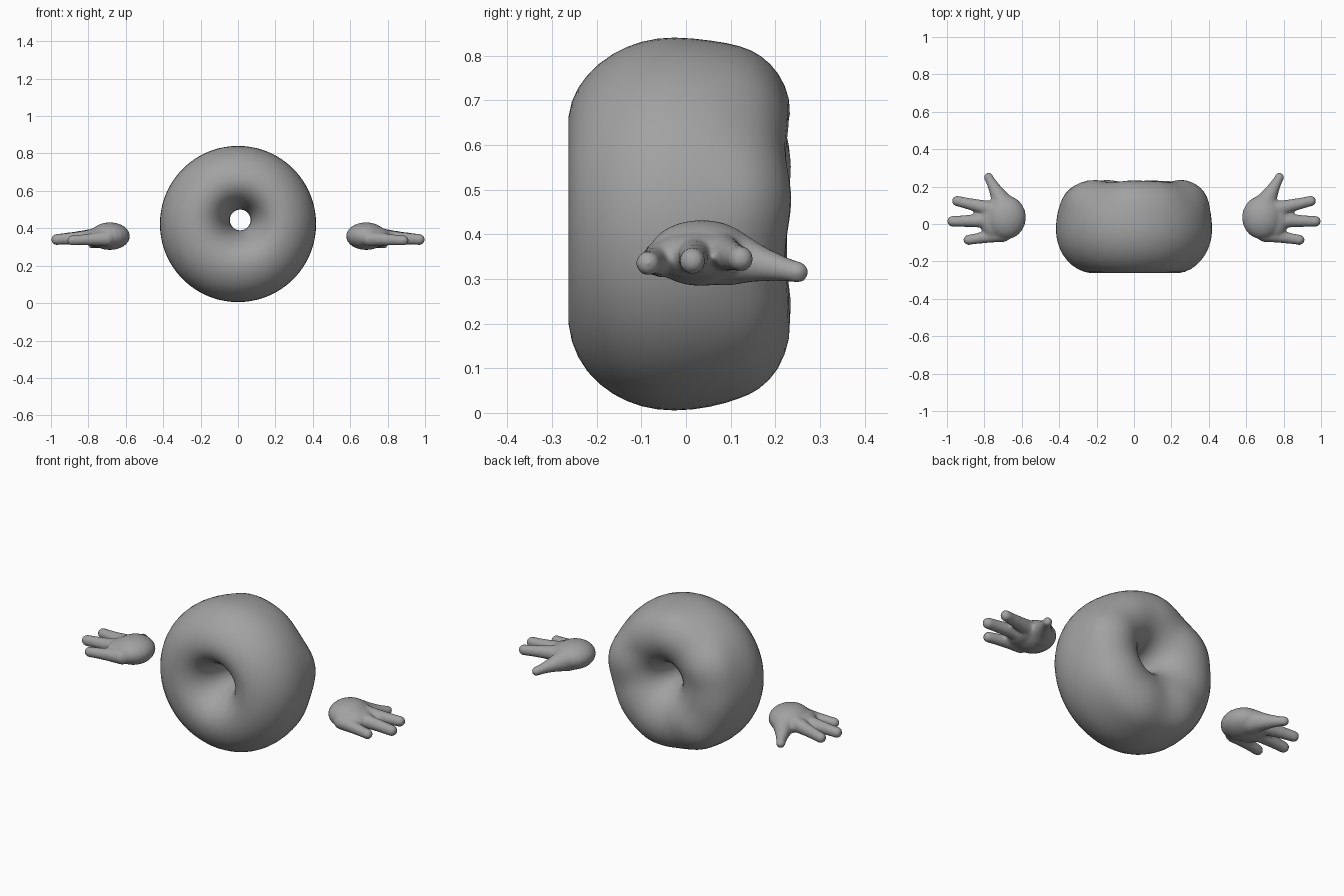
import bpy, bmesh, math
from mathutils import Matrix, Vector

if "Cube" in bpy.data.objects:
    bpy.data.objects.remove(bpy.data.objects["Cube"])

grey = bpy.data.materials.new("plain grey")
grey.diffuse_color = (0.36, 0.36, 0.36, 1)
grey.use_nodes = True
grey.node_tree.nodes["Principled BSDF"].inputs["Base Color"].default_value = grey.diffuse_color


def finish(name, bm):
    mesh = bpy.data.meshes.new(name)
    bmesh.ops.recalc_face_normals(bm, faces=bm.faces)
    bm.to_mesh(mesh)
    bm.free()
    mesh.materials.append(grey)
    obj = bpy.data.objects.new(name, mesh)
    bpy.context.collection.objects.link(obj)
    for p in mesh.polygons:
        p.use_smooth = True
    return obj


# Ring body: rounded cross-section (radius, y) swept about the y axis
profile = [(0.422, -0.03), (0.412, -0.10), (0.385, -0.165), (0.335, -0.225),
           (0.27, -0.26), (0.20, -0.268), (0.135, -0.235), (0.09, -0.165),
           (0.062, -0.08), (0.053, 0.0), (0.06, 0.075), (0.085, 0.14),
           (0.13, 0.195), (0.20, 0.228), (0.27, 0.232), (0.335, 0.205),
           (0.375, 0.165), (0.396, 0.12), (0.412, 0.06)]
bm = bmesh.new()
STEPS = 48
rings = []
for i in range(STEPS):
    a = 2 * math.pi * i / STEPS
    ring = []
    for r, y in profile:
        # uneven lip around the back edge
        wave = math.sin(5 * a + 0.6) + 0.5 * math.sin(8 * a)
        if y > 0.1 and r > 0.18:
            r += 0.006 * wave
            y += 0.005 * wave
        inner = max(0, 1 - (r - 0.05) / 0.3)
        ring.append(bm.verts.new((r * math.cos(a) + 0.012 * inner, y,
                                  0.423 + r * math.sin(a) + 0.022 * inner)))
    rings.append(ring)
n = len(profile)
for i in range(STEPS):
    a, b = rings[i], rings[(i + 1) % STEPS]
    for j in range(n):
        k = (j + 1) % n
        bm.faces.new((a[j], b[j], b[k], a[k]))
body = finish("ring_body", bm)
body.modifiers.new("rounding", 'SUBSURF').levels = 1

# Hands: palm ellipsoids and tapered fingers fused together
palms = [((0.685, 0.035, 0.358), (0.108, 0.118, 0.074)),
         ((0.75, 0.025, 0.352), (0.075, 0.105, 0.052))]
fingers = [((0.74, 0.075, 0.36), (0.945, 0.123, 0.345), 0.046, 0.029),
           ((0.74, 0.02, 0.355), (0.97, 0.014, 0.34), 0.046, 0.030),
           ((0.70, -0.055, 0.345), (0.885, -0.085, 0.335), 0.042, 0.028),
           ((0.69, 0.09, 0.35), (0.778, 0.25, 0.315), 0.066, 0.025)]


def blob(bm, centre, radii):
    bmesh.ops.create_uvsphere(
        bm, u_segments=20, v_segments=12, radius=1,
        matrix=Matrix.Translation(centre) @ Matrix.Diagonal((*radii, 1)))


def hand(name, side):
    bm = bmesh.new()
    for centre, radii in palms:
        blob(bm, centre, radii)
    for start, end, r0, r1 in fingers:
        for i in range(15):
            t = i / 14
            r = r1 + (r0 - r1) * (1 - t) ** 1.6
            blob(bm, Vector(start).lerp(Vector(end), t), (r, r, r))
    for v in bm.verts:
        v.co.x *= side
    obj = finish(name, bm)
    fuse = obj.modifiers.new("fuse", 'REMESH')
    fuse.mode = 'VOXEL'
    fuse.voxel_size = 0.008
    fuse.use_smooth_shade = True
    soft = obj.modifiers.new("soften", 'SMOOTH')
    soft.factor = 0.5
    soft.iterations = 8


hand("right_hand", 1)
hand("left_hand", -1)
